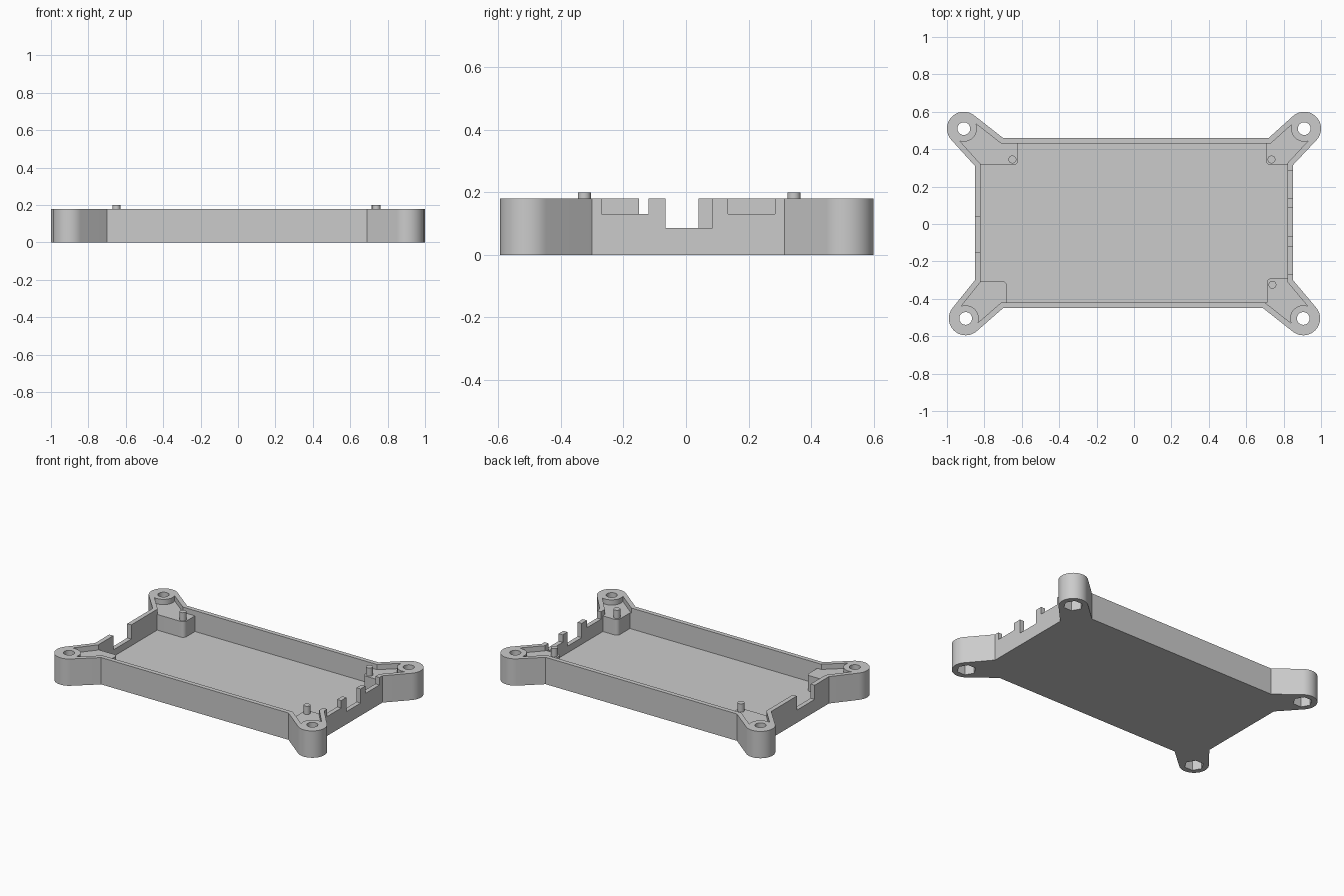
import bpy
import bmesh
from math import acos, atan2, cos, sin, pi, hypot

if "Cube" in bpy.data.objects:
    bpy.data.objects.remove(bpy.data.objects["Cube"], do_unlink=True)

HEIGHT, FLOOR, SHELF = 0.18, 0.04, 0.145
LUG, BOSS, HOLE, NUT, WALL = 0.09, 0.07, 0.034, 0.06, 0.03
X_OUT, X_IN = 0.85, 0.82

grey = bpy.data.materials.new("plain grey")
grey.use_nodes = True
grey.diffuse_color = (0.6, 0.6, 0.6, 1)
grey.node_tree.nodes["Principled BSDF"].inputs["Base Color"].default_value = (0.6, 0.6, 0.6, 1)

# Corners counter-clockwise: side signs, lug centre, neck on long wall (x),
# neck on end wall (y), inner shelf corner
CORNERS = [
    (1, 1, (0.91, 0.51), 0.72, 0.315, (0.705, 0.315)),
    (-1, 1, (-0.91, 0.51), -0.70, 0.31, (-0.62, 0.315)),
    (-1, -1, (-0.90, -0.505), -0.70, -0.30, (-0.68, -0.305)),
    (1, -1, (0.905, -0.505), 0.69, -0.30, (0.71, -0.29)),
]


def prism(name, points, z0, z1):
    """Extrude a plan outline between two heights."""
    bm = bmesh.new()
    face = bm.faces.new([bm.verts.new((x, y, z0)) for x, y in points])
    top = bmesh.ops.extrude_face_region(bm, geom=[face])["geom"]
    bmesh.ops.translate(bm, vec=(0, 0, z1 - z0),
                        verts=[v for v in top if isinstance(v, bmesh.types.BMVert)])
    bmesh.ops.recalc_face_normals(bm, faces=bm.faces)
    mesh = bpy.data.meshes.new(name)
    bm.to_mesh(mesh)
    bm.free()
    mesh.materials.append(grey)
    ob = bpy.data.objects.new(name, mesh)
    bpy.context.collection.objects.link(ob)
    return ob


def arc(c, r, start, end, n):
    return [(c[0] + r * cos(start + (end - start) * i / n),
             c[1] + r * sin(start + (end - start) * i / n)) for i in range(n + 1)]


def ring(c, r, n):
    return arc(c, r, 0, 2 * pi, n)[:-1]


def tangent(p, c, r, side):
    """Angle on a circle where the line from p touches it."""
    dx, dy = p[0] - c[0], p[1] - c[1]
    return atan2(dy, dx) + side * acos(r / hypot(dx, dy))


def long_wall(sy, inset):
    return (0.46 if sy > 0 else -0.45) - sy * inset


def arm(corner, inset):
    """Corner outline: inset 0 gives the outer lug, otherwise the arm pocket."""
    sx, sy, c, nx, ny, _ = corner
    turn = sx * sy
    shift = 0.01 if inset else 0
    end = (sx * (X_OUT - inset), ny + sy * shift)
    side = (nx + sx * shift, long_wall(sy, inset))
    a0 = tangent(end, c, LUG - inset, turn)
    a1 = tangent(side, c, LUG - inset, -turn)
    if inset:
        bend = acos((LUG - inset) / BOSS)
        a0, a1 = a0 - turn * bend, a1 + turn * bend
        # short way round, past the side facing the tray
        sweep = (a1 - a0 + pi) % (2 * pi) - pi
        curve = arc(c, BOSS, a0, a0 + sweep, 16)
    else:
        # long way round, past the outer tip
        sweep = turn * ((turn * (a1 - a0)) % (2 * pi))
        curve = arc(c, LUG, a0, a0 + sweep, 28)
    points = [end] + curve + [side]
    return points if turn > 0 else points[::-1]


def shelf_step(corner):
    """Cavity outline around one rounded corner shelf."""
    sx, sy, _, _, _, (px, py) = corner
    r = 0.025
    c = (px + sx * r, py + sy * r)
    a0 = -sy * pi / 2
    curve = arc(c, r, a0, a0 - sx * sy * pi / 2, 6)
    points = [(sx * X_IN, py)] + curve + [(px, long_wall(sy, WALL))]
    return points if sx * sy > 0 else points[::-1]


def cut(ob, cutter):
    mod = ob.modifiers.new("cut", 'BOOLEAN')
    mod.operation, mod.solver, mod.object = 'DIFFERENCE', 'EXACT', cutter
    bpy.context.view_layer.objects.active = ob
    bpy.ops.object.modifier_apply(modifier=mod.name)
    bpy.data.objects.remove(cutter, do_unlink=True)


def smooth(ob):
    bpy.ops.object.select_all(action='DESELECT')
    ob.select_set(True)
    bpy.context.view_layer.objects.active = ob
    bpy.ops.object.shade_smooth_by_angle(angle=pi / 6)


# Tray with four mounting lugs
tray = prism("tray", [p for k in CORNERS for p in arm(k, 0)], 0, HEIGHT)

# Upper pocket reaching into the arms, then the deep cavity between the shelves
cut(tray, prism("pocket_cutter", [p for k in CORNERS for p in arm(k, WALL)], SHELF, 0.3))
cut(tray, prism("cavity_cutter", [p for k in CORNERS for p in shelf_step(k)], FLOOR, 0.3))

# Screw holes with hexagonal nut recesses underneath
for corner in CORNERS:
    cut(tray, prism("hole_cutter", ring(corner[2], HOLE, 32), -0.1, 0.3))
    cut(tray, prism("nut_cutter", ring(corner[2], NUT, 6), -0.1, 0.08))

# Cable notches in the end walls: side, y range, sill height
for s, y0, y1, z in [(1, 0.135, 0.285, 0.13), (1, -0.065, 0.085, 0.085),
                     (1, -0.27, -0.12, 0.13), (-1, -0.15, 0.04, 0.085)]:
    xa, xb = s * 0.79, s * 0.9
    cut(tray, prism("notch_cutter", [(xa, y0), (xb, y0), (xb, y1), (xa, y1)], z, 0.3))
smooth(tray)

# Locating pegs on three of the shelves
for name, c in [("back_right_peg", (-0.65, 0.345)), ("back_left_peg", (0.735, 0.345)),
                ("front_left_peg", (0.74, -0.325))]:
    smooth(prism(name, ring(c, 0.021, 24), SHELF - 0.01, 0.2))
